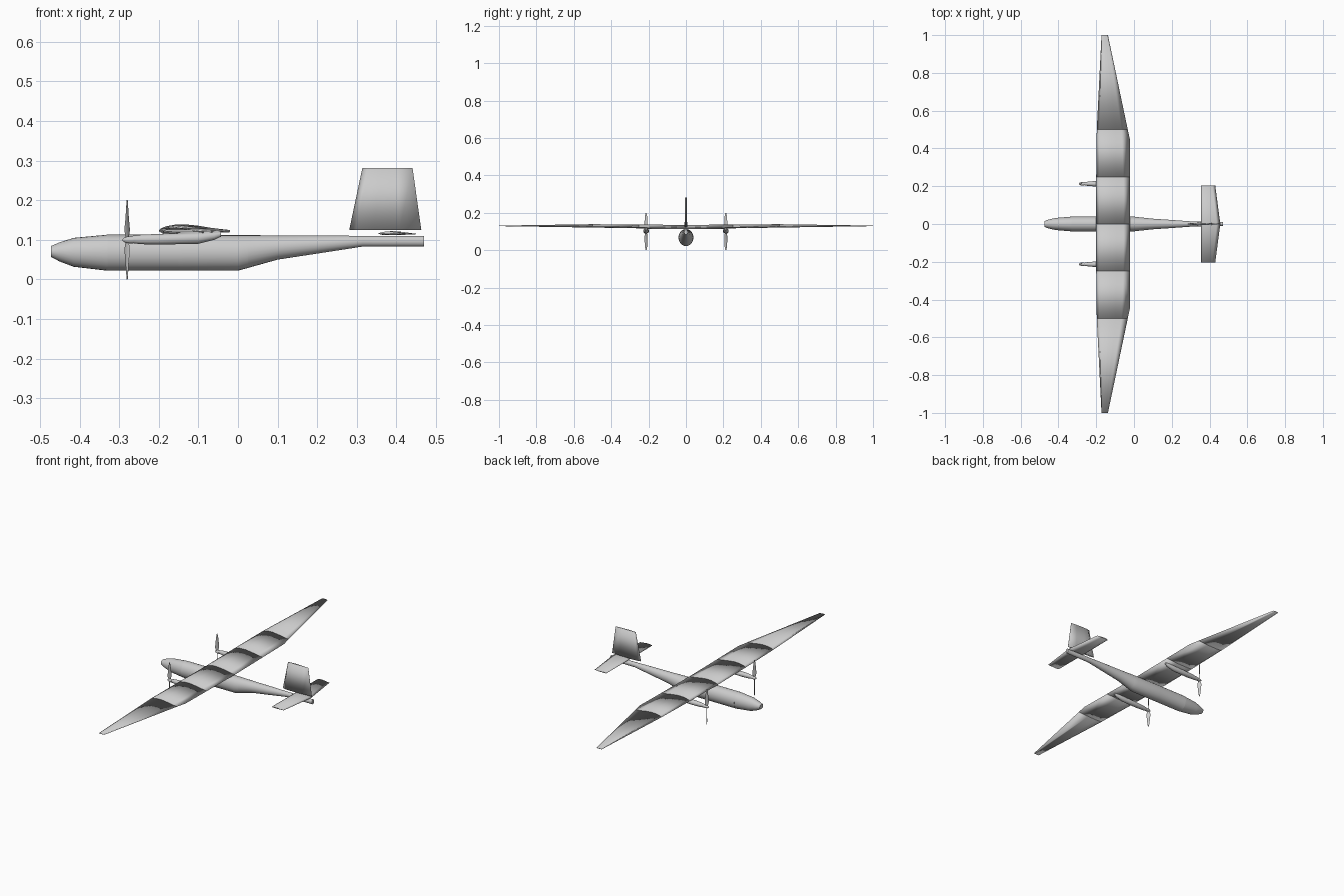
import bpy, bmesh
from math import sin, cos, pi
from mathutils import Vector

cube = bpy.data.objects.get("Cube")
if cube:
    bpy.data.objects.remove(cube, do_unlink=True)

grey = bpy.data.materials.new("light grey")
grey.use_nodes = True
grey.diffuse_color = (0.6, 0.6, 0.6, 1)
grey.node_tree.nodes["Principled BSDF"].inputs["Base Color"].default_value = grey.diffuse_color


def finish(name, bm, angle=None):
    """Turn a bmesh into a smooth object; angle keeps sharper edges crisp."""
    bmesh.ops.recalc_face_normals(bm, faces=bm.faces)
    mesh = bpy.data.meshes.new(name)
    bm.to_mesh(mesh)
    bm.free()
    mesh.materials.append(grey)
    obj = bpy.data.objects.new(name, mesh)
    bpy.context.collection.objects.link(obj)
    bpy.ops.object.select_all(action="DESELECT")
    bpy.context.view_layer.objects.active = obj
    obj.select_set(True)
    if angle:
        bpy.ops.object.shade_smooth_by_angle(angle=angle)
    else:
        bpy.ops.object.shade_smooth()
    return obj


def loft(rings):
    """Skin a list of equal point rings and cap both ends."""
    bm = bmesh.new()
    loops = [[bm.verts.new(p) for p in ring] for ring in rings]
    for a, b in zip(loops, loops[1:]):
        for i in range(len(a)):
            j = (i + 1) % len(a)
            bm.faces.new((a[i], a[j], b[j], b[i]))
    bm.faces.new(loops[0])
    bm.faces.new(loops[-1])
    return bm, loops


def oval(x, y, bottom, top, half, n=24):
    mid, tall = (bottom + top) / 2, (top - bottom) / 2
    return [Vector((x, y + half * cos(2 * pi * i / n), mid + tall * sin(2 * pi * i / n)))
            for i in range(n)]


# Airfoil: chord fraction and height fraction, from trailing edge over the top
AIRFOIL = [(1, .25), (.8, .5), (.6, .8), (.4, 1), (.22, .95), (.08, .7),
           (0, .35), (.06, .1), (.25, 0), (.6, .05)]


def wing_section(front, back, y, low, high):
    return [Vector((front + (back - front) * u, y, low + (high - low) * v)) for u, v in AIRFOIL]


# Fuselage: x, bottom, top, half width, grouped in jointed segments
nose = [(-.473, .057, .084, .016), (-.45, .045, .094, .024), (-.415, .032, .105, .032),
        (-.33, .022, .113, .039)]
front_body = [(-.33, .022, .113, .04), (-.15, .022, .113, .04)]
rear_body = [(-.15, .022, .113, .04), (0, .022, .112, .039), (.025, .029, .112, .036)]
front_boom = [(.025, .029, .112, .036), (.1, .05, .111, .028), (.205, .066, .111, .021)]
rear_boom = [(.205, .066, .111, .021), (.315, .083, .11, .013), (.47, .083, .11, .01)]
for name, stations in (("nose", nose), ("front_body", front_body), ("rear_body", rear_body),
                       ("front_boom", front_boom), ("rear_boom", rear_boom)):
    bm, _ = loft([oval(x, 0, b, t, w) for x, b, t, w in stations])
    finish(name, bm, .6)

# Wing panels: each closed and fully smooth, so the joints stay visible
stations = [(-.2, -.02, 0, .114, .135), (-.2, -.02, .25, .117, .137),
            (-.197, -.033, .5, .121, .139), (-.172, -.138, 1, .1285, .1315)]
for side, word in ((1, "left"), (-1, "right")):
    for part, a, b in zip(("inner", "middle", "outer"), stations, stations[1:]):
        rings = [wing_section(f, k, side * y, lo, hi) for f, k, y, lo, hi in (a, b)]
        bm, loops = loft(rings)
        if part == "middle":
            # The trailing edge keeps full chord until shortly before the joint
            start, end = loops[0][0], loops[1][0]
            edge = next(e for e in start.link_edges if end in e.verts)
            _, kink = bmesh.utils.edge_split(edge, start, .76)
            kink.co.x = -.02
        finish(f"{part}_wing_{word}", bm)

# Tailplane: straight leading edge, swept trailing edge
bm, _ = loft([wing_section(.355, .43, -.205, .114, .121),
              wing_section(.355, .457, 0, .112, .122),
              wing_section(.355, .43, .205, .114, .121)])
finish("tailplane", bm)

# Fin: symmetric thin section from base to tip
FIN = [(1, .08), (.7, .6), (.35, 1), (.1, .7), (0, 0), (.1, -.7), (.35, -1), (.7, -.6), (1, -.08)]
bm, _ = loft([[Vector((f + (k - f) * u, half * v, z)) for u, v in FIN]
              for f, k, z, half in ((.281, .463, .125, .007), (.314, .441, .281, .005))])
finish("fin", bm)

# Engines with spinners and two-blade propellers
for side, word in ((1, "left"), (-1, "right")):
    y = side * .213
    bm, _ = loft([oval(x, y, b, t, w, 16) for x, b, t, w in
                  ((-.268, .092, .11, .007), (-.245, .089, .113, .011), (-.2, .088, .115, .015),
                   (-.1, .09, .119, .014), (-.06, .1, .12, .01), (-.043, .108, .12, .004))])
    finish(f"nacelle_{word}", bm, .6)
    bm, _ = loft([oval(x, y, .1 - r, .1 + r, r, 12) for x, r in
                  ((-.292, .002), (-.287, .006), (-.278, .009), (-.264, .009))])
    finish(f"spinner_{word}", bm, .6)
    for flip, where in ((1, "upper"), (-1, "lower")):
        rings = []
        for out, chord, twist in ((.004, .005, .9), (.025, .011, .7), (.055, .009, .5),
                                  (.085, .006, .35), (.1, .002, .3)):
            ring = []
            for i in range(8):
                u, v = chord * cos(pi * i / 4), .0015 * sin(pi * i / 4)
                ring.append(Vector((-.28 + flip * (u * sin(twist) + v * cos(twist)),
                                    y + u * cos(twist) - v * sin(twist),
                                    .1 + flip * out)))
            rings.append(ring)
        bm, _ = loft(rings)
        finish(f"{where}_blade_{word}", bm, .6)
